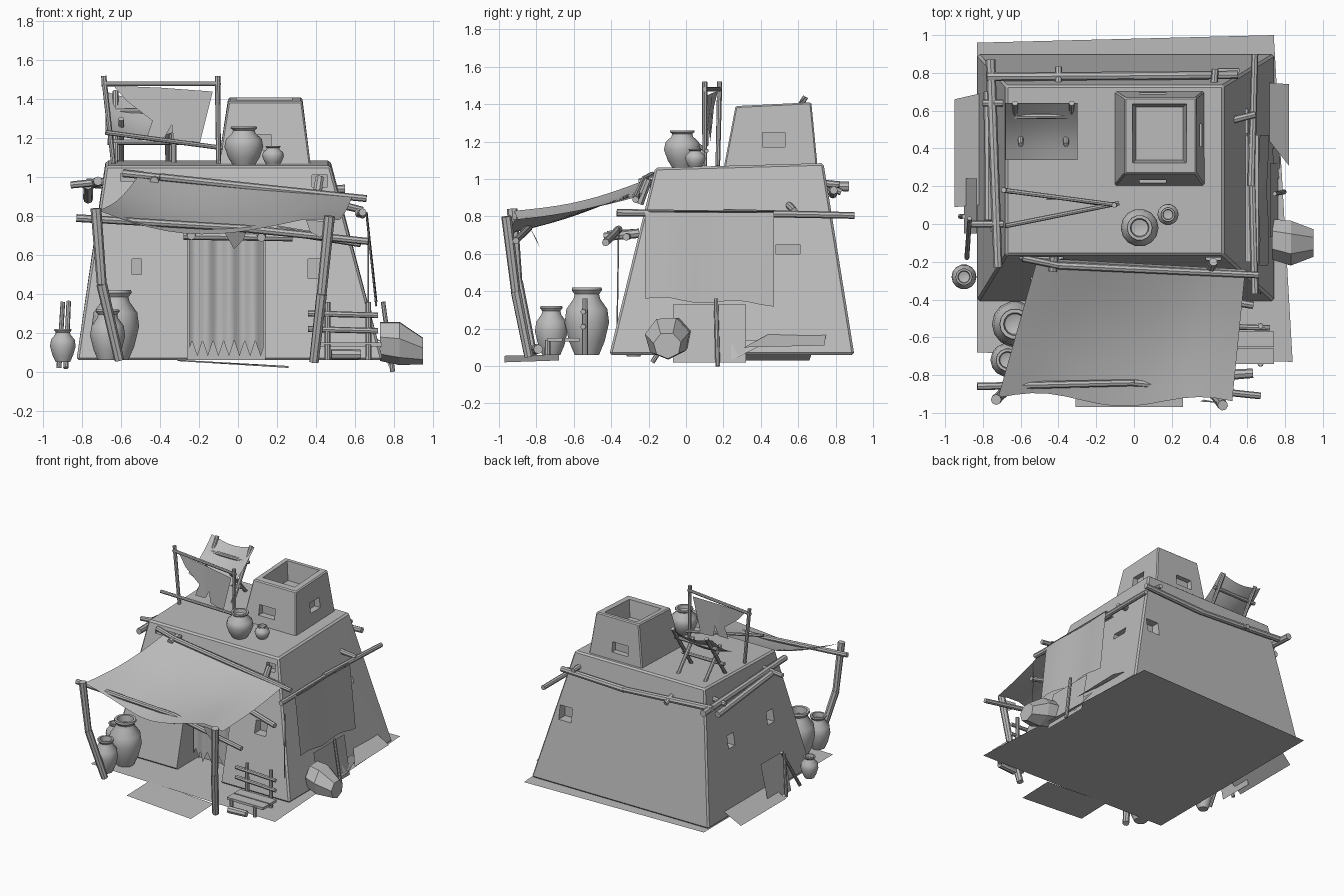
import bpy, bmesh, math
from mathutils import Vector, Matrix

if "Cube" in bpy.data.objects:
    bpy.data.objects.remove(bpy.data.objects["Cube"])

clay = bpy.data.materials.new("clay_grey")
clay.use_nodes = True
clay.diffuse_color = (0.5, 0.5, 0.5, 1)
clay.node_tree.nodes["Principled BSDF"].inputs["Base Color"].default_value = (0.5, 0.5, 0.5, 1)


def finish(name, bm, smooth=True, normals=True):
    if normals:
        bmesh.ops.recalc_face_normals(bm, faces=bm.faces[:])
    mesh = bpy.data.meshes.new(name)
    bm.to_mesh(mesh)
    bm.free()
    mesh.materials.append(clay)
    obj = bpy.data.objects.new(name, mesh)
    bpy.context.collection.objects.link(obj)
    bpy.ops.object.select_all(action='DESELECT')
    obj.select_set(True)
    bpy.context.view_layer.objects.active = obj
    if smooth:
        bpy.ops.object.shade_smooth_by_angle(angle=math.radians(40))
    return obj


def add_frustum(bm, low, high):
    # low and high are (x0, x1, y0, y1, z_front, z_back)
    rings = []
    for x0, x1, y0, y1, zf, zb in (low, high):
        corners = ((x0, y0, zf), (x1, y0, zf), (x1, y1, zb), (x0, y1, zb))
        rings.append([bm.verts.new(c) for c in corners])
    a, b = rings
    bm.faces.new(a[::-1])
    bm.faces.new(b)
    for i in range(4):
        j = (i + 1) % 4
        bm.faces.new((a[i], a[j], b[j], b[i]))


def add_box(bm, centre, size):
    matrix = Matrix.Translation(centre) @ Matrix.Diagonal((*size, 1))
    bmesh.ops.create_cube(bm, size=1, matrix=matrix)


def boxes(name, items):
    bm = bmesh.new()
    for centre, size in items:
        add_box(bm, centre, size)
    return finish(name, bm, False)


def poles(name, radius, *paths):
    # each path is a chain of points joined by round bars
    bm = bmesh.new()
    for path in paths:
        for a, b in zip(path, path[1:]):
            a, b = Vector(a), Vector(b)
            turn = (b - a).to_track_quat('Z', 'Y').to_matrix().to_4x4()
            bmesh.ops.create_cone(bm, cap_ends=True, segments=8, radius1=radius, radius2=radius * 0.9,
                                  depth=(b - a).length, matrix=Matrix.Translation((a + b) / 2) @ turn)
    return finish(name, bm)


def sheet(name, point, nu=1, nv=1):
    # point(u, v) places a cloth or board over the unit square
    bm = bmesh.new()
    grid = [[bm.verts.new(point(i / nu, j / nv)) for j in range(nv + 1)] for i in range(nu + 1)]
    for i in range(nu):
        for j in range(nv):
            bm.faces.new((grid[i][j], grid[i + 1][j], grid[i + 1][j + 1], grid[i][j + 1]))
    return finish(name, bm, normals=False)


def board(name, a, b, c, d):
    a, b, c, d = map(Vector, (a, b, c, d))
    return sheet(name, lambda u, v: a.lerp(b, u).lerp(d.lerp(c, u), v))


def rag(name, points):
    bm = bmesh.new()
    bm.faces.new([bm.verts.new(p) for p in points])
    return finish(name, bm, False)


POT = ((0, 0), (.55, 0), (.8, .2), (1, .48), (.92, .68), (.6, .83), (.55, .9),
       (.68, .96), (.66, 1), (.5, 1), (.45, .86), (0, .8))


def pot(name, x, y, z, radius, height):
    bm = bmesh.new()
    verts = [bm.verts.new((r * radius, 0, h * height)) for r, h in POT]
    edges = [bm.edges.new(pair) for pair in zip(verts, verts[1:])]
    bmesh.ops.spin(bm, geom=verts + edges, axis=(0, 0, 1), cent=(0, 0, 0), steps=14, angle=math.tau)
    bmesh.ops.remove_doubles(bm, verts=bm.verts[:], dist=0.0005)
    bmesh.ops.translate(bm, vec=(x, y, z), verts=bm.verts[:])
    return finish(name, bm)


def carve(obj, cutter):
    mod = obj.modifiers.new("openings", 'BOOLEAN')
    mod.operation = 'DIFFERENCE'
    mod.solver = 'EXACT'
    mod.object = cutter
    bpy.context.view_layer.objects.active = obj
    bpy.ops.object.modifier_apply(modifier=mod.name)
    bpy.data.objects.remove(cutter)


def tapered(name, low, high, bevel):
    bm = bmesh.new()
    add_frustum(bm, low, high)
    bmesh.ops.recalc_face_normals(bm, faces=bm.faces[:])
    bmesh.ops.bevel(bm, geom=bm.edges[:], offset=bevel, segments=1, affect='EDGES')
    return finish(name, bm, False)


# House body with doorway and windows
house = tapered("house_walls", (-.83, .745, -.41, .9, .06, .06), (-.68, .475, -.165, .735, 1.06, 1.085), .012)
carve(house, boxes("house_cutter", [
    ((-.06, -.33, .37), (.4, .4, .66)),
    ((-.52, -.3, .54), (.05, .14, .08)), ((.41, -.3, .53), (.1, .14, .1)),
    ((-.49, -.2, 1), (.23, .12, .04)), ((.42, -.2, .98), (.08, .12, .06)),
    ((.5, .81, .6), (.11, .14, .11)), ((.61, .545, .625), (.14, .13, .05)),
    ((-.75, .5, .6), (.14, .08, .1)), ((-.75, 0, .6), (.14, .08, .1))]))

# Roof tower, open at the top
tower = tapered("roof_tower", (-.105, .375, .2, .705, 1.05, 1.05), (-.05, .33, .265, .67, 1.39, 1.41), .008)
bm = bmesh.new()
add_frustum(bm, (.01, .26, .34, .62, 1.26, 1.26), (-.02, .29, .31, .645, 1.5, 1.5))
carve(tower, finish("tower_well", bm, False))
carve(tower, boxes("tower_cutter", [((.36, .47, 1.21), (.1, .12, .08)), ((.1, .22, 1.18), (.14, .1, .08)),
                                    ((.1, .7, 1.18), (.14, .1, .08))]))

# Ground and loose boards
board("ground", (-.83, -.68, .06), (.84, -.73, .06), (.74, 1, .06), (-.83, .96, .06))
board("front_mat", (-.31, -.97, .055), (.26, -.97, .02), (.26, -.68, .03), (-.31, -.68, .062))
board("left_ground_board", (-.95, .09, .03), (-.82, .1, .12), (-.82, .69, .12), (-.95, .66, .03))
board("right_ground_board", (.82, .31, .1), (.82, .74, .11), (.69, .75, .18), (.7, .46, .18))
board("right_leaning_board", (.77, -.07, .02), (.77, .32, .02), (.72, .32, .33), (.72, -.07, .33))
board("right_small_board", (.775, .24, .03), (.77, .4, .11), (.73, .4, .14), (.75, .24, .14))
board("left_leaning_board", (-.9, .24, .03), (-.9, -.05, .03), (-.83, -.05, .33), (-.83, .24, .33))
poles("leaning_stakes", .013, [(.795, .17, 0), (.745, .16, .36)],
      [(-.92, .04, .02), (-.9, .04, .36)], [(-.885, -.18, .02), (-.87, .03, .36)])

# Awning cloth sagging between its poles
def awning(u, v):
    back = Vector((-.51 + 1.1 * u, -.18 - .06 * u, 1.01 - .1 * u))
    drop = .12 * math.sin(math.pi * min(1, u * 1.15)) * (1 - .35 * u)
    front = Vector((-.72 + 1.24 * u, -.92 + .03 * math.sin(u * 9) - .03 * u, .83 - .05 * u - drop))
    p = front.lerp(back, v)
    p.z -= .035 * math.sin(math.pi * v) * (1 - u * .5)
    return p


sheet("awning_cloth", awning, 14, 10)
rag("awning_tatter", [(-.09, -.84, .75), (.05, -.84, .75), (.03, -.8, .68), (-.02, -.78, .63)])
rag("awning_corner_tatter", [(.35, -.94, .78), (.5, -.95, .77), (.42, -.94, .69), (.37, -.93, .72)])
poles("awning_legs", .028, [(-.73, -.93, .84), (-.7, -.9, .45), (-.61, -.82, .06)],
      [(.47, -.96, .8), (.43, -.91, .4), (.39, -.84, .05)])
poles("awning_beams", .02, [(-.83, -.86, .79), (0, -.84, .74), (.67, -.91, .67)],
      [(-.59, -.18, 1.02), (-.4, -.22, 1), (.66, -.27, .89)])
poles("awning_brackets", .025, [(-.42, -.14, 1), (-.43, -.25, .98)], [(.4, -.25, .87), (.42, -.2, 1)])

# Doorway lintel and torn curtain
poles("door_lintel", .022, [(-.28, -.3, .7), (.28, -.32, .69)], [(.2, -.36, .73), (.63, -.43, .66)])
poles("lintel_pegs", .025, [(-.24, -.25, .71), (-.24, -.42, .7)], [(.12, -.25, .71), (.12, -.44, .69)])
sheet("door_curtain", lambda u, v: (-.25 + .38 * u, -.21 + .015 * math.sin(u * 20),
      .69 * v + (1 - v) * (.12 + .04 * math.sin(u * 44))), 28, 3)

# Poles tied around the walls
poles("right_wall_poles", .02, [(.64, -.37, .82), (.62, .47, .81)], [(.62, .2, .82), (.64, .9, .805)])
poles("back_wall_pole", .024, [(-.78, .78, .97), (0, .785, .92), (.55, .79, .94)])
poles("left_wall_poles", .026, [(-.76, .87, .96), (-.72, -.23, .98)], [(-.77, .7, .89), (-.77, .02, .96)])
poles("wall_pegs", .02, [(.42, .7, .98), (.43, .82, .97)], [(-.4, .7, .98), (-.4, .83, .93)],
      [(.52, .55, .86), (.64, .58, .83)], [(-.66, 0, .98), (-.86, 0, .96)], [(-.66, .64, .98), (-.8, .64, .96)])

# Cloth hung over the right wall pole
sheet("right_wall_cloth", lambda u, v: (.66 + .05 * (1 - v) + .006 * math.sin(u * 8), -.22 + .69 * u,
      .82 * v + (1 - v) * (.36 - .03 * u + .012 * math.sin(u * 11))), 10, 6)
board("right_cloth_fold", (.59, -.2, .8), (.66, -.2, .83), (.66, .47, .83), (.59, .47, .8))
poles("cloth_hanging_line", .004, [(.67, -.36, .74), (.67, -.37, .1)])

# Pots
pot("roof_pot_large", .03, -.02, 1.06, .1, .2)
pot("roof_pot_small", .18, .05, 1.06, .056, .1)
pot("ground_pot_tall", -.63, -.53, .06, .122, .36)
pot("ground_pot_short", -.67, -.72, .06, .09, .26)
pot("side_pot", -.9, -.28, .05, .066, .17)

# Lumpy sack beside the right wall
bm = bmesh.new()
for x, y, z, r in ((.73, -.08, .16, .11), (.83, -.1, .15, .122), (.95, -.1, .11, .075)):
    for i in range(7):
        a = math.tau * (i + .3) / 7
        bm.verts.new((x, y + r * math.cos(a), z + r * math.sin(a) * .95))
bmesh.ops.convex_hull(bm, input=bm.verts[:])
finish("sack", bm, False)

# Bench at the front
boxes("bench_planks", [((.58, y, .14), (.32, .08, .02)) for y in (-.7, -.61)])
poles("bench_frame", .016, *[[(x, y, .06), (x, y, top)] for x in (.46, .67) for y, top in ((-.54, .36), (-.74, .14))],
      *[[(.36, -.54, z), (.72, -.55, z - .01)] for z in (.22, .3)])
poles("bench_logs", .028, [(.48, -.8, .09), (.63, -.79, .09)])

# Cloth rack on the roof
poles("rack_posts", .014, [(-.69, .18, 1.52), (-.64, .17, 1.07)], [(-.105, .1, 1.52), (-.1, .1, 1.07)])
poles("rack_rails", .013, [(-.7, .18, 1.48), (-.09, .1, 1.48)], [(-.68, -.01, 1.23), (-.08, .11, 1.15)])
rag("rack_cloth_left", [(-.64, .17, 1.47), (-.4, .14, 1.46), (-.38, .13, 1.2), (-.47, .13, 1.2), (-.44, .14, 1.29), (-.57, .15, 1.39)])
rag("rack_cloth_right", [(-.4, .14, 1.46), (-.13, .1, 1.44), (-.2, .1, 1.16), (-.33, .12, 1.18), (-.34, .12, 1.27), (-.38, .13, 1.2)])

# Sling seat behind the rack
poles("sling_seat_frame", .015, *[[(x, .64, 1.44), (x, .4, 1.07)] for x in (-.63, -.33)],
      *[[(x, .42, 1.3), (x, .62, 1.07)] for x in (-.6, -.36)],
      [(-.68, .57, 1.34), (-.3, .57, 1.34)], [(-.67, .47, 1.18), (-.3, .47, 1.18)])
sheet("sling_seat_cloth", lambda u, v: (-.68 + .38 * u, .34 + .3 * v,
      1.24 + .2 * v - .04 * math.sin(math.pi * u) - .03 * math.sin(math.pi * v)), 8, 6)
